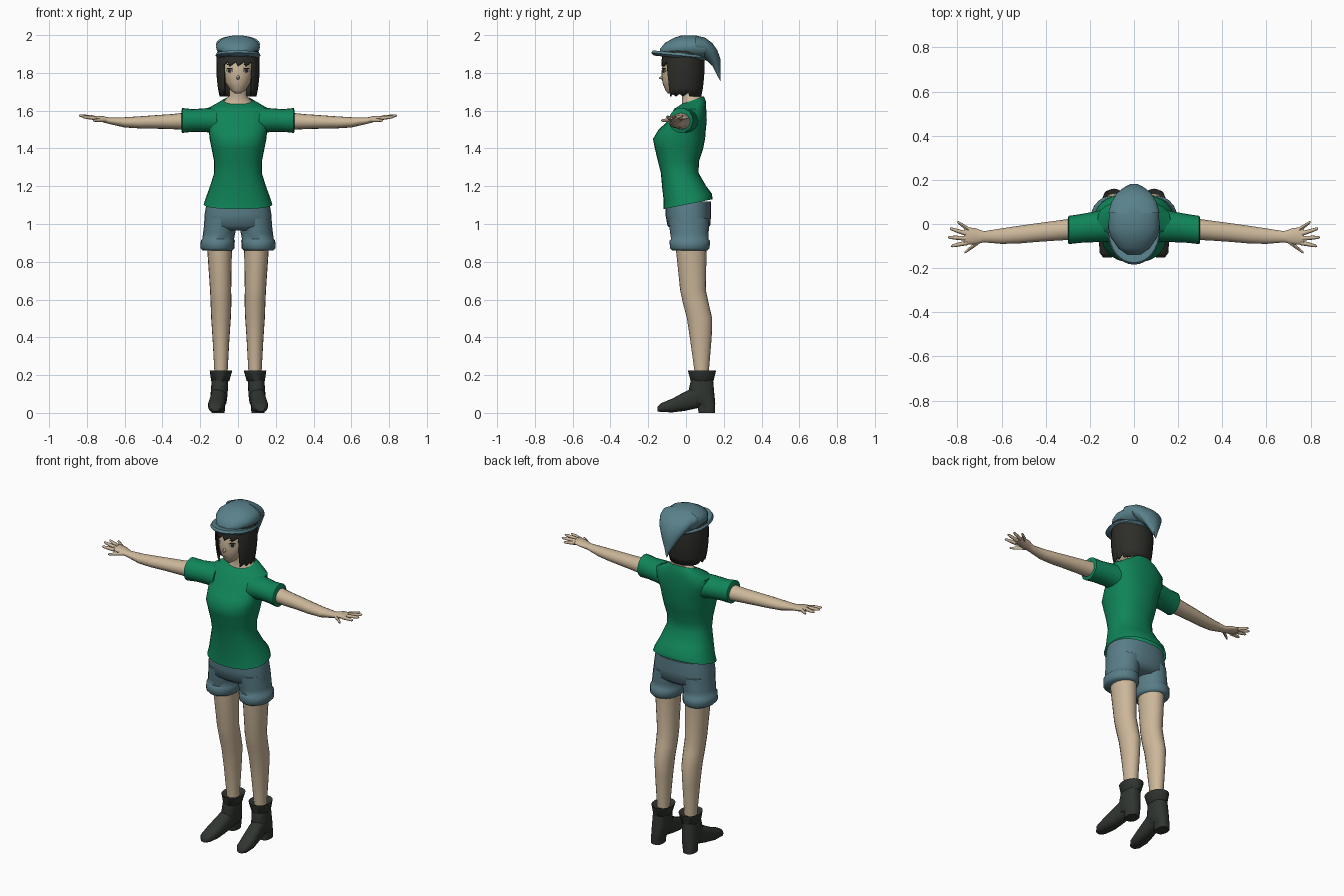
import bpy, bmesh, math
from mathutils import Matrix, Vector

cube = bpy.data.objects.get("Cube")
if cube:
    bpy.data.objects.remove(cube, do_unlink=True)


def material(name, colour):
    mat = bpy.data.materials.new(name)
    mat.use_nodes = True
    rgba = (*colour, 1)
    mat.diffuse_color = rgba
    mat.node_tree.nodes["Principled BSDF"].inputs["Base Color"].default_value = rgba
    return mat


skin = material("skin", (.60, .47, .32))
green = material("green cloth", (.005, .235, .10))
denim = material("blue denim", (.10, .205, .245))
felt = material("hat blue", (.10, .22, .26))
leather = material("dark leather", (.03, .036, .03))
hair_dark = material("dark hair", (.026, .026, .022))
eye_grey = material("eye grey", (.33, .32, .29))
eye_dark = material("eye dark", (.02, .018, .016))
lip = material("lip", (.42, .26, .18))


def finish(name, bm, mat, sharp=50):
    bmesh.ops.recalc_face_normals(bm, faces=bm.faces)
    mesh = bpy.data.meshes.new(name)
    bm.to_mesh(mesh)
    bm.free()
    mesh.materials.append(mat)
    mesh.shade_smooth()
    mesh.set_sharp_from_angle(angle=math.radians(sharp))
    obj = bpy.data.objects.new(name, mesh)
    bpy.context.scene.collection.objects.link(obj)
    return obj


def loft(name, mat, axis, rings, sides=20, power=2.0, side=1, caps=True, taper=0):
    """Skin rings (position, centre u, centre v, radius u, radius v, tilt) along an axis."""
    bm = bmesh.new()
    loops = []
    for ring in rings:
        t, cu, cv, ru, rv = ring[:5]
        tilt = ring[5] if len(ring) > 5 else 0
        loop = []
        for i in range(sides):
            a = math.tau * i / sides
            c, s = math.cos(a), math.sin(a)
            u = ru * math.copysign(abs(c) ** (2 / power), c) * (1 + taper * s)
            v = rv * math.copysign(abs(s) ** (2 / power), s)
            along = t + tilt * v
            point = {"X": (along, cu + u, cv + v),
                     "Y": (cu + u, along, cv + v),
                     "Z": (cu + u, cv + v, along)}[axis]
            loop.append(bm.verts.new((point[0] * side, point[1], point[2])))
        loops.append(loop)
    for a, b in zip(loops, loops[1:]):
        for i in range(sides):
            j = (i + 1) % sides
            bm.faces.new((a[i], a[j], b[j], b[i]))
    if caps:
        bm.faces.new(loops[0])
        bm.faces.new(loops[-1])
    return finish(name, bm, mat)


def disc(name, mat, centre, width, height, turn):
    """Thin oval plate facing the front, turned about z."""
    bm = bmesh.new()
    place = (Matrix.Translation(centre) @ Matrix.Rotation(turn, 4, "Z")
             @ Matrix.Diagonal((width, .002, height, 1)) @ Matrix.Rotation(math.pi / 2, 4, "X"))
    bmesh.ops.create_cone(bm, cap_ends=True, segments=12, radius1=1, radius2=1, depth=1, matrix=place)
    finish(name, bm, mat)


# Shirt body
loft("shirt", green, "Z", [
    (1.655, 0, .035, .075, .06, .35), (1.635, 0, .03, .115, .075, .2),
    (1.61, 0, .022, .165, .085), (1.55, 0, .01, .165, .1),
    (1.5, 0, -.02, .155, .125), (1.45, 0, -.037, .15, .138),
    (1.4, 0, -.037, .14, .128), (1.33, 0, -.04, .126, .108),
    (1.27, 0, -.033, .126, .1), (1.2, 0, -.01, .148, .117),
    (1.14, 0, .01, .17, .128, .15), (1.105, 0, .01, .182, .13, .2)],
    sides=28, power=2.3, caps=False)

# Neck and head
loft("neck", skin, "Z", [
    (1.62, 0, .03, .09, .058), (1.655, 0, .033, .07, .055, .35),
    (1.68, 0, .02, .045, .042), (1.75, 0, 0, .043, .04)])
loft("head", skin, "Z", [
    (1.69, 0, -.08, .014, .015), (1.705, 0, -.068, .036, .04),
    (1.75, 0, -.045, .068, .08), (1.8, 0, -.03, .085, .1),
    (1.87, 0, -.02, .088, .1), (1.93, 0, -.01, .07, .08)], sides=24)
loft("nose", skin, "Y", [
    (-.142, 0, 1.772, .003, .003), (-.12, 0, 1.778, .011, .016)], sides=8)
disc("mouth", lip, (0, -.121, 1.735), .014, .003, 0)

# Shorts hips
loft("shorts_hips", denim, "Z", [
    (1.12, 0, .012, .165, .12), (1.05, 0, .012, .177, .121),
    (.99, 0, .015, .18, .113), (.965, 0, .016, .12, .08)], sides=28, power=2.3)

# Paired parts
for label, side in (("left", 1), ("right", -1)):
    def pair(part, mat, axis, rings, **options):
        loft(f"{label}_{part}", mat, axis, rings, side=side, **options)

    pair("sleeve", green, "X", [
        (.11, -.005, 1.545, .075, .07), (.17, -.012, 1.55, .07, .063),
        (.24, -.02, 1.548, .065, .06), (.295, -.027, 1.548, .064, .066),
        (.3, -.027, 1.546, .054, .055)])
    pair("arm", skin, "X", [
        (.25, -.02, 1.545, .05, .048), (.35, -.03, 1.542, .045, .04),
        (.45, -.04, 1.54, .042, .035), (.52, -.048, 1.538, .04, .032),
        (.6, -.055, 1.538, .035, .027), (.68, -.058, 1.546, .025, .017),
        (.72, -.055, 1.556, .037, .016), (.77, -.055, 1.563, .04, .01)], sides=16)

    # Fingers and thumb, each from its knuckle to its tip
    digits = {"index_finger": ((.755, -.085, 1.56), (.828, -.1, 1.568)),
              "middle_finger": ((.76, -.065, 1.564), (.842, -.06, 1.574)),
              "ring_finger": ((.76, -.044, 1.564), (.834, -.02, 1.572)),
              "little_finger": ((.75, -.025, 1.56), (.8, .01, 1.566)),
              "thumb": ((.695, -.075, 1.55), (.768, -.13, 1.548))}
    for part, ends in digits.items():
        base, tip = map(Vector, ends)
        rings = [(*base.lerp(tip, f), r, r) for f, r in ((0, .011), (.6, .009), (.9, .007), (1, .003))]
        pair(part, skin, "X", rings, sides=8)

    pair("shorts_leg", denim, "Z", [
        (1.03, .09, .015, .086, .108), (.95, .1, .018, .085, .102),
        (.92, .105, .02, .084, .099), (.912, .107, .02, .09, .107),
        (.872, .108, .02, .09, .105), (.86, .108, .02, .078, .094)])
    pair("leg", skin, "Z", [
        (.95, .1, .025, .07, .085), (.88, .098, .027, .066, .082),
        (.65, .092, .037, .056, .068), (.58, .09, .052, .055, .068),
        (.5, .09, .072, .052, .067), (.4, .09, .078, .045, .058),
        (.22, .09, .083, .035, .038), (.18, .09, .083, .035, .038)])
    pair("boot_collar", leather, "Z", [
        (.21, .09, .085, .045, .05), (.225, .09, .085, .06, .075),
        (.17, .094, .085, .048, .061), (.165, .095, .085, .04, .05)])
    pair("boot_shaft", leather, "Z", [
        (.18, .095, .085, .044, .058), (.1, .1, .08, .045, .07),
        (.05, .102, .088, .041, .067), (.045, .104, .108, .037, .046),
        (0, .106, .11, .035, .044)], power=2.4)
    pair("boot_foot", leather, "Y", [
        (-.152, .12, .02, .02, .012), (-.13, .12, .028, .036, .024),
        (-.07, .115, .04, .044, .037), (-.01, .108, .06, .042, .05),
        (.06, .1, .085, .04, .06), (.1, .1, .09, .038, .06)], power=2.5)

    # Eye made of stacked thin plates
    turn = side * math.radians(34)
    out = Vector((side * math.sin(abs(turn)), -math.cos(turn), 0))
    spot = Vector((side * .044, -.116, 1.812))
    disc(f"{label}_eye", eye_grey, spot + out * .002, .019, .012, turn)
    disc(f"{label}_iris", eye_dark, spot + out * .003, .009, .011, turn)
    disc(f"{label}_lash", eye_dark, spot + out * .003 + Vector((0, 0, .012)), .02, .003, turn)
    disc(f"{label}_brow", hair_dark, spot + Vector((0, 0, .032)) + out * .002, .018, .003, turn)

# Bobbed hair: one shell, short over the face, ragged at the ends
bm = bmesh.new()
columns, steps = 64, 6
strands = []
for i in range(columns):
    angle = math.tau * i / columns
    from_front = min(angle, math.tau - angle)
    ragged = (i % 4) / 4
    if from_front < math.radians(42):
        bottom = 1.835 + .03 * ragged
    else:
        bottom = 1.675 + .025 * ragged * (from_front < 2)
    strand = []
    for k in range(steps + 1):
        z = 1.925 + (bottom - 1.925) * k / steps
        bulge = 1 + .07 * math.sin(math.pi * (1.93 - z) / .2) - .9 * max(0, 1.72 - z)
        grow = bulge + (.012 if i % 2 else 0)
        strand.append(bm.verts.new((.107 * grow * math.sin(angle),
                                    -.016 - .106 * grow * math.cos(angle), z)))
    strands.append(strand)
for i in range(columns):
    a, b = strands[i], strands[(i + 1) % columns]
    for k in range(steps):
        bm.faces.new((a[k], b[k], b[k + 1], a[k + 1]))
hair = finish("hair", bm, hair_dark)
thick = hair.modifiers.new("thickness", "SOLIDIFY")
thick.thickness = .008

# Cap with a visor and a drooping pointed back
loft("hat_brim", felt, "Z", [
    (1.878, 0, -.035, .106, .135, -.1), (1.892, 0, -.035, .119, .149, -.1),
    (1.905, 0, -.035, .113, .14, -.1)], sides=32)
loft("hat_crown", felt, "Y", [
    (-.138, 0, 1.915, .03, .012), (-.11, 0, 1.92, .07, .04),
    (-.06, 0, 1.93, .104, .057), (-.02, 0, 1.935, .116, .064),
    (.05, 0, 1.935, .113, .064), (.1, 0, 1.93, .098, .056)], sides=24, caps=True)
loft("hat_tail", felt, "Y", [
    (.05, 0, 1.935, .112, .063), (.1, 0, 1.93, .098, .057),
    (.14, 0, 1.897, .075, .06), (.165, 0, 1.855, .045, .067),
    (.182, 0, 1.815, .014, .06)], sides=24, taper=.3)
